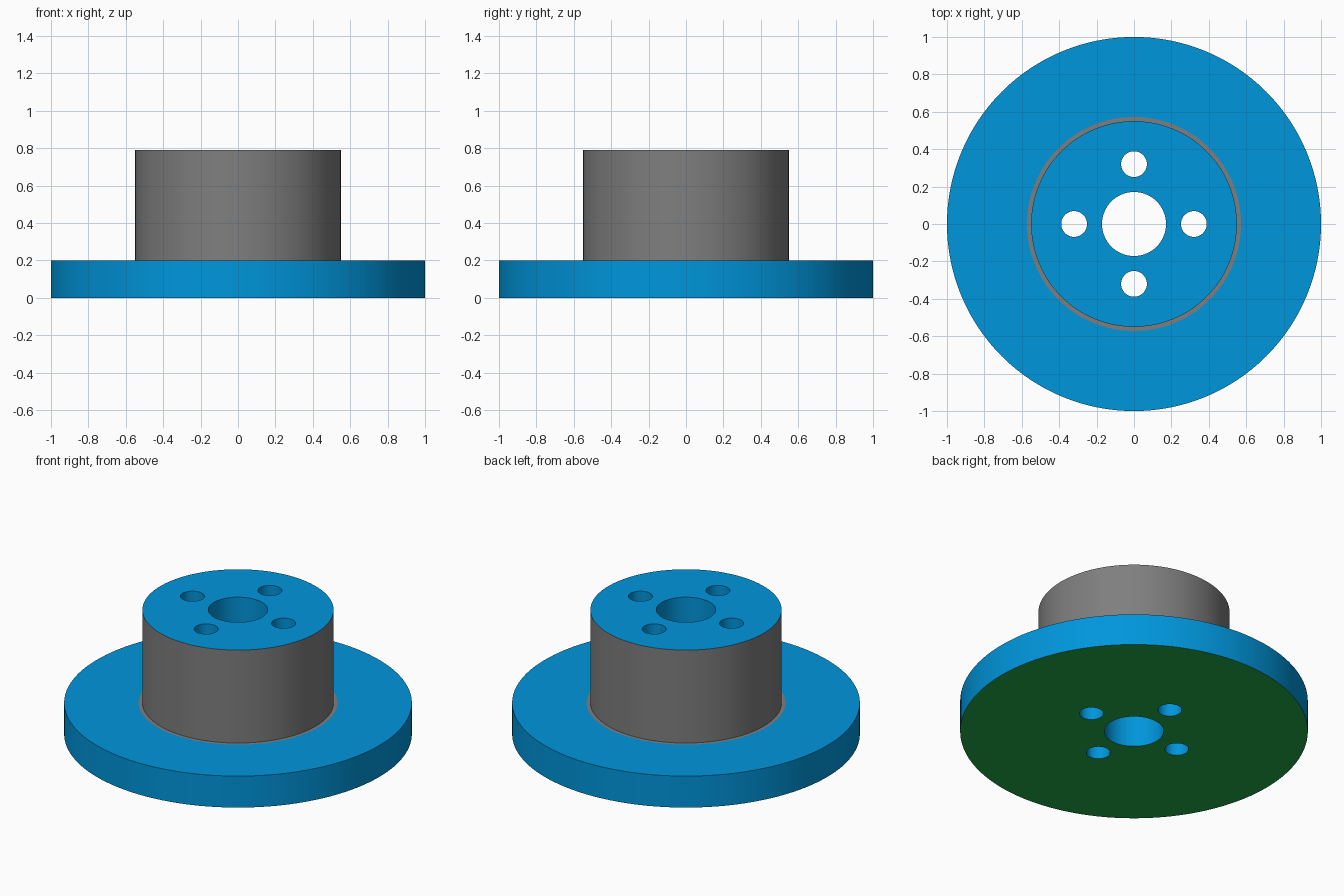
import bpy, bmesh
from math import radians, tau, cos, sin, hypot
from mathutils import Matrix

cube = bpy.data.objects.get("Cube")
if cube:
    bpy.data.objects.remove(cube, do_unlink=True)

RIM, SEAT, HUB, BORE = 1.0, 0.572, 0.55, 0.171
FLANGE_TOP, HUB_TOP = 0.2, 0.79
BOLT_CIRCLE, BOLT_RADIUS, BOLTS = 0.32, 0.069, 4
SEGMENTS = 128


def material(name, rgb):
    mat = bpy.data.materials.new(name)
    mat.use_nodes = True
    mat.diffuse_color = (*rgb, 1)
    mat.node_tree.nodes["Principled BSDF"].inputs["Base Color"].default_value = (*rgb, 1)
    return mat


def add_object(name, bm):
    bmesh.ops.recalc_face_normals(bm, faces=bm.faces)
    mesh = bpy.data.meshes.new(name)
    bm.to_mesh(mesh)
    bm.free()
    obj = bpy.data.objects.new(name, mesh)
    bpy.context.collection.objects.link(obj)
    return obj


# Flange and hub turned from one closed profile, with the centre bore
profile = [(BORE, 0), (RIM, 0), (RIM, FLANGE_TOP), (SEAT, FLANGE_TOP),
           (HUB, FLANGE_TOP), (HUB, HUB_TOP), (BORE, HUB_TOP)]
bm = bmesh.new()
rings = [[bm.verts.new((r * cos(tau * i / SEGMENTS), r * sin(tau * i / SEGMENTS), z))
          for i in range(SEGMENTS)] for r, z in profile]
for a, b in zip(rings, rings[1:] + rings[:1]):
    for i in range(SEGMENTS):
        j = (i + 1) % SEGMENTS
        bm.faces.new((a[i], a[j], b[j], b[i]))
body = add_object("flanged_hub", bm)

# Bolt holes
bm = bmesh.new()
for i in range(BOLTS):
    angle = tau * i / BOLTS
    place = Matrix.Translation((BOLT_CIRCLE * cos(angle), BOLT_CIRCLE * sin(angle), HUB_TOP / 2))
    bmesh.ops.create_cone(bm, cap_ends=True, segments=48, radius1=BOLT_RADIUS,
                          radius2=BOLT_RADIUS, depth=HUB_TOP + 0.2, matrix=place)
cutter = add_object("bolt_hole_cutter", bm)
cutter.hide_render = True

cut = body.modifiers.new("bolt_holes", "BOOLEAN")
cut.operation = "DIFFERENCE"
cut.solver = "EXACT"
cut.object = cutter
bpy.ops.object.select_all(action="DESELECT")
body.select_set(True)
bpy.context.view_layer.objects.active = body
bpy.ops.object.modifier_apply(modifier=cut.name)
bpy.data.objects.remove(cutter, do_unlink=True)

# Colours: blue body, grey hub wall and seat ring, green underside
body.data.materials.clear()
for mat in (material("blue", (0.0, 0.305, 0.715)),
            material("grey", (0.212, 0.212, 0.212)),
            material("green", (0.016, 0.42, 0.07))):
    body.data.materials.append(mat)

for face in body.data.polygons:
    radius = hypot(face.center.x, face.center.y)
    on_hub_wall = abs(face.normal.z) < 0.5 and HUB - 0.01 < radius < SEAT
    on_seat = face.normal.z > 0.5 and face.center.z < HUB_TOP - 0.1 and radius < SEAT
    if face.normal.z < -0.5:
        face.material_index = 2
    elif on_hub_wall or on_seat:
        face.material_index = 1
    else:
        face.material_index = 0

bpy.ops.object.shade_smooth_by_angle(angle=radians(30))
